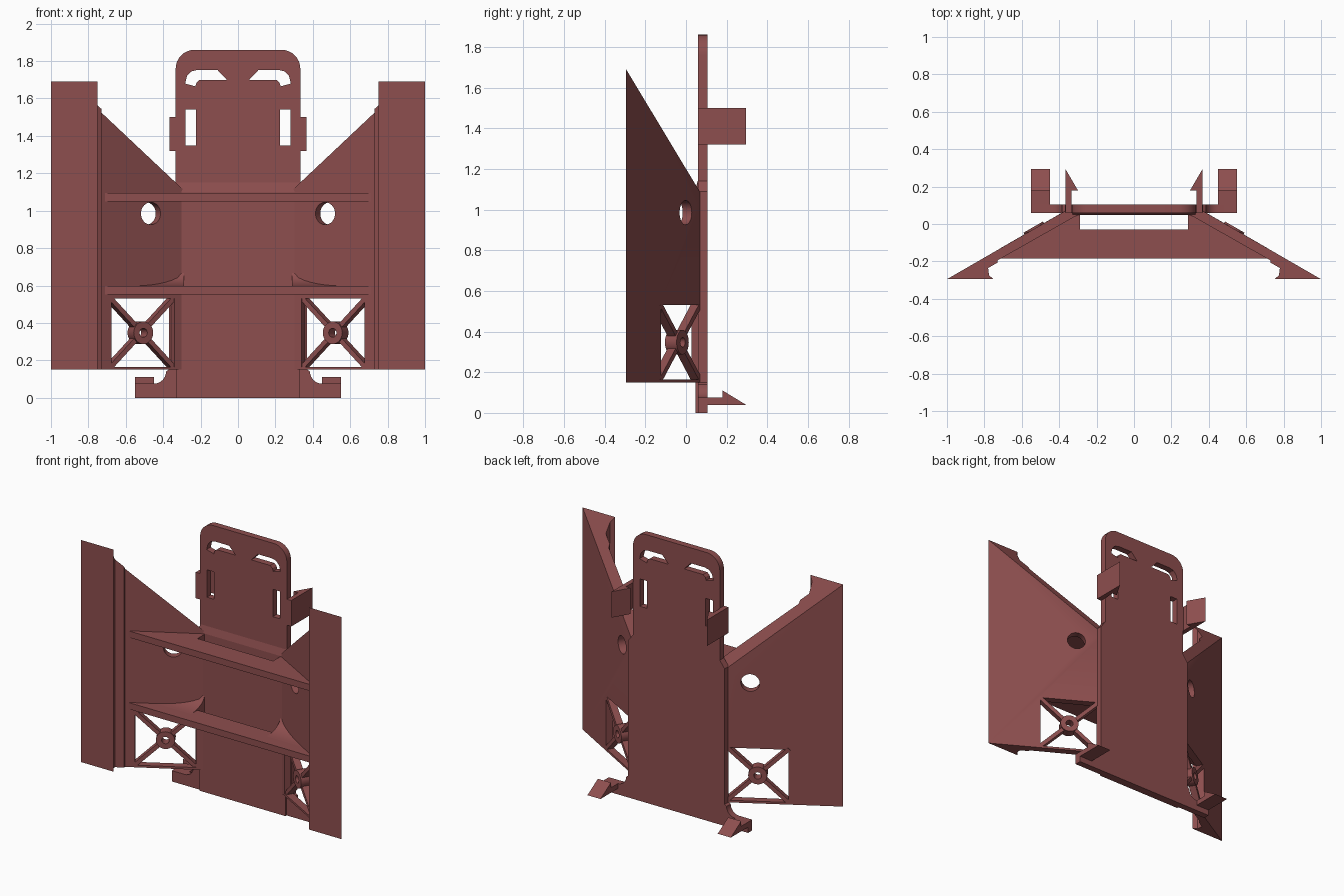
import bpy, bmesh, math
from mathutils import Matrix, Vector

if "Cube" in bpy.data.objects:
    bpy.data.objects.remove(bpy.data.objects["Cube"])

mat = bpy.data.materials.new("dull_red")
mat.diffuse_color = (0.27, 0.077, 0.077, 1)
mat.use_nodes = True
mat.node_tree.nodes["Principled BSDF"].inputs["Base Color"].default_value = mat.diffuse_color


def finish(name, bm):
    bmesh.ops.recalc_face_normals(bm, faces=bm.faces)
    me = bpy.data.meshes.new(name)
    bm.to_mesh(me)
    bm.free()
    me.materials.append(mat)
    ob = bpy.data.objects.new(name, me)
    bpy.context.collection.objects.link(ob)
    return ob


def prism(name, pts, axis, a, b):
    """Extrude a 2D outline along x, y or z from a to b."""
    put = {"x": lambda p, h: (h, p[0], p[1]),
           "y": lambda p, h: (p[0], h, p[1]),
           "z": lambda p, h: (p[0], p[1], h)}[axis]
    bm = bmesh.new()
    f = bm.faces.new([bm.verts.new(put(p, a)) for p in pts])
    g = bmesh.ops.extrude_face_region(bm, geom=[f])
    vs = [v for v in g["geom"] if isinstance(v, bmesh.types.BMVert)]
    bmesh.ops.translate(bm, verts=vs, vec=Vector(put((0, 0), b - a)))
    return finish(name, bm)


def box(name, m, size):
    bm = bmesh.new()
    bmesh.ops.create_cube(bm, size=1, matrix=m @ Matrix.Diagonal((*size, 1)))
    return finish(name, bm)


def tube(name, m, r, length, n=32):
    bm = bmesh.new()
    bmesh.ops.create_cone(bm, cap_ends=True, segments=n, radius1=r, radius2=r,
                          depth=length, matrix=m @ Matrix.Rotation(math.pi / 2, 4, "X"))
    return finish(name, bm)


def apply_mod(ob, mod):
    bpy.context.view_layer.objects.active = ob
    bpy.ops.object.modifier_apply(modifier=mod.name)


def cut(ob, *cutters):
    for c in cutters:
        mod = ob.modifiers.new("cut", "BOOLEAN")
        mod.operation, mod.solver, mod.object = "DIFFERENCE", "EXACT", c
        apply_mod(ob, mod)


def mirror(ob):
    mod = ob.modifiers.new("mirror", "MIRROR")
    mod.use_mirror_merge = False
    apply_mod(ob, mod)


def smooth(ob):
    bpy.ops.object.select_all(action="DESELECT")
    ob.select_set(True)
    bpy.context.view_layer.objects.active = ob
    bpy.ops.object.shade_smooth_by_angle(angle=math.radians(30))


def arc(cx, cz, r, a0, a1, n=8):
    return [(cx + r * math.cos(math.radians(a0 + (a1 - a0) * i / n)),
             cz + r * math.sin(math.radians(a0 + (a1 - a0) * i / n))) for i in range(n + 1)]


helpers = []

# Back plate with flared foot and rounded top
half = [(0.55, 0), (0.55, 0.075)] + arc(0.45, 0.14, 0.065, 270, 180)
half += [(0.37, 0.15), (0.37, 1.09), (0.333, 1.14)] + arc(0.233, 1.76, 0.1, 0, 90)
plate = prism("back_plate", half + [(-x, z) for x, z in reversed(half)], "y", 0.06, 0.105)

# Strap slots through the plate
slot = prism("slot_cutter", [(0.225, 1.35), (0.28, 1.35), (0.28, 1.54), (0.225, 1.54)], "y", 0, 0.2)
curl = prism("curl_cutter", [(0.06, 1.70), (0.11, 1.753), (0.215, 1.753), (0.25, 1.745), (0.273, 1.72),
                             (0.283, 1.68), (0.228, 1.665), (0.222, 1.685), (0.205, 1.70)], "y", 0, 0.2)
mirror(slot)
mirror(curl)
cut(plate, slot, curl)
smooth(plate)
helpers += [slot, curl]

# Thicker lower panel with a chamfered top
prism("front_panel", [(0.047, 0), (0.07, 0), (0.07, 1.15), (0.06, 1.15), (0.047, 1.1)], "x", -0.33, 0.33)

# Barbed side clips and bottom hooks
clip = prism("side_clip", [(0.325, 0.06), (0.367, 0.06), (0.367, 0.295), (0.30, 0.18), (0.335, 0.18),
                           (0.335, 0.105), (0.325, 0.105)], "z", 1.32, 1.50)
hook = prism("bottom_hook", [(0.10, 0.04), (0.295, 0.04), (0.18, 0.11), (0.18, 0.075), (0.10, 0.075)],
             "x", 0.45, 0.55)
mirror(clip)
mirror(hook)

# Angled wing with a lipped outer flange
wing = prism("wing", [(1, -0.295), (0.75, -0.295), (0.775, -0.275), (0.78, -0.235), (0.73, -0.207),
                      (0.73, -0.195), (0.28, 0.06), (0.28, 0.09), (0.333, 0.09)], "z", 0.15, 1.75)
slope = prism("slope_cutter", [(-0.4, 1.865), (0.2, 0.868), (0.2, 2.5), (-0.4, 2.5)], "x", 0, 1.5)

# Frame of the wing: u along it, n through it
W = Matrix(((0.866, 0.5, 0, 0.522), (-0.5, 0.866, 0, -0.045), (0, 0, 1, 0.3475), (0, 0, 0, 1)))
window = box("window_cutter", W, (0.387, 0.3, 0.365))
H = W.copy()
H.translation = (0.48, -0.022, 0.985)
hole = tube("round_cutter", H, 0.06, 0.3)
cut(wing, slope, window, hole)
helpers += [slope, window, hole]

# Cross struts and hub in the wing window
bore = tube("bore_cutter", W, 0.024, 0.3, 24)
helpers.append(bore)
ang = math.atan2(0.365, 0.387)
parts = [box("window_strut", W @ Matrix.Rotation(s * ang, 4, "Y"), (0.545, 0.046, 0.026)) for s in (1, -1)]
parts.append(tube("window_hub", W, 0.06, 0.066))
for p in parts:
    cut(p, bore)
    mirror(p)
smooth(parts[2])
mirror(wing)
smooth(wing)

# Cross shelves, open next to the panel
rim = [(0.712, -0.185), (0.31, 0.06), (0.29, 0.06), (0.29, -0.03)]
outline = rim + [(-x, y) for x, y in reversed(rim)]
for name, z in (("upper_shelf", 1.05), ("lower_shelf", 0.553)):
    prism(name, outline, "z", z, z + 0.045)

# Curved fillets between the lower shelf and wings
bm = bmesh.new()
rows = []
for i in range(9):
    t = i / 8
    y = -0.10 + 0.155 * t
    xw = 0.29 + (0.06 - y) / 0.567 + 0.01
    top = 0.598 + 0.085 * (1 - math.sqrt(1 - t * t))
    rows.append([bm.verts.new(c) for c in ((0.29, y, 0.58), (xw, y, 0.58), (xw, y, top), (0.29, y, top))])
for a, b in zip(rows, rows[1:]):
    for k in range(4):
        bm.faces.new((a[k], a[(k + 1) % 4], b[(k + 1) % 4], b[k]))
bm.faces.new(rows[0])
bm.faces.new(rows[-1])
fillet = finish("shelf_fillet", bm)
mirror(fillet)
smooth(fillet)

for h in helpers:
    bpy.data.objects.remove(h, do_unlink=True)
